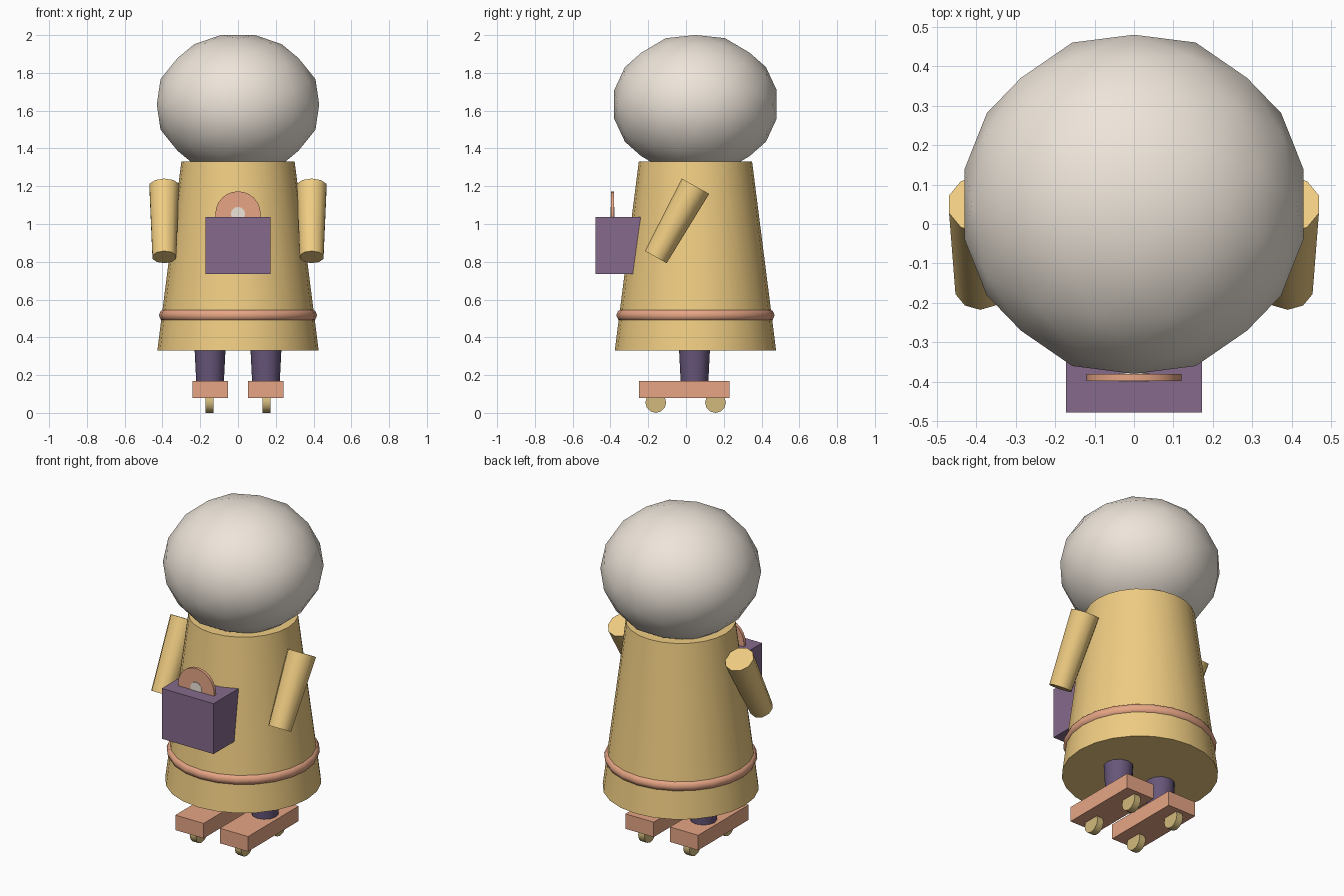
import bpy, bmesh, math
from mathutils import Vector

if "Cube" in bpy.data.objects:
    bpy.data.objects.remove(bpy.data.objects["Cube"])

CY = 0.05  # the figure's own axis sits slightly behind the centre


def material(name, hex_code):
    rgb = [int(hex_code[i:i + 2], 16) / 255 for i in (0, 2, 4)]
    m = bpy.data.materials.new(name)
    m.diffuse_color = [((c + 0.055) / 1.055) ** 2.4 for c in rgb] + [1]
    m.use_nodes = True
    m.node_tree.nodes["Principled BSDF"].inputs["Base Color"].default_value = m.diffuse_color
    return m


CREAM = material("cream", "eee5da")
YELLOW = material("yellow", "efcc82")
CORAL = material("coral", "e6a585")
PURPLE = material("purple", "866a8c")
DARK = material("dark_purple", "67567a")
BRASS = material("brass", "d2ba7c")


def finish(name, mat, angle=40):
    ob = bpy.context.object
    ob.name = name
    ob.data.materials.append(mat)
    if angle:
        bpy.ops.object.shade_smooth_by_angle(angle=math.radians(angle))
    return ob


def tube(name, mat, start, end, r1, r2, sides):
    """Tapered cylinder between two points."""
    a, b = Vector(start), Vector(end)
    rot = (b - a).to_track_quat('Z', 'Y').to_euler()
    bpy.ops.mesh.primitive_cone_add(vertices=sides, radius1=r1, radius2=r2, depth=(b - a).length,
                                    location=(a + b) / 2, rotation=rot)
    return finish(name, mat)


def box(name, mat, low, high):
    a, b = Vector(low), Vector(high)
    bpy.ops.mesh.primitive_cube_add(size=1, location=(a + b) / 2)
    bpy.context.object.scale = b - a
    return finish(name, mat, 0)


# Head: icosahedron with every edge split in three, pushed out to a squashed ball
bm = bmesh.new()
phi = (1 + math.sqrt(5)) / 2
for s in (-1, 1):
    for t in (-phi, phi):
        for co in ((t, s, 0), (0, t, s), (s, 0, t)):
            bm.verts.new(co)
bmesh.ops.convex_hull(bm, input=bm.verts[:])
bmesh.ops.subdivide_edges(bm, edges=bm.edges[:], cuts=2, use_grid_fill=True)
for v in bm.verts:
    v.co = v.co.normalized() * 0.439
    v.co.z *= 0.855
bmesh.ops.recalc_face_normals(bm, faces=bm.faces[:])
mesh = bpy.data.meshes.new("head")
bm.to_mesh(mesh)
bm.free()
head = bpy.data.objects.new("head", mesh)
bpy.context.collection.objects.link(head)
head.location = (0, CY, 1.633)
bpy.context.view_layer.objects.active = head
head.select_set(True)
bpy.ops.object.shade_smooth()
finish("head", CREAM, 0)

# Coat and hem band
tube("coat", YELLOW, (0, CY, 0.33), (0, CY, 1.33), 0.427, 0.3, 24)
bpy.ops.mesh.primitive_torus_add(major_radius=0.386, minor_radius=0.033, major_segments=24,
                                 minor_segments=8, location=(0, CY, 0.517))
finish("hem_band", CORAL, 60)

# Arms, legs and roller skates on both sides
for side, s in (("left", 1), ("right", -1)):
    tube(side + "_arm", YELLOW, (s * 0.39, -0.16, 0.825), (s * 0.39, CY, 1.2), 0.066, 0.083, 10)
    tube(side + "_leg", DARK, (s * 0.148, CY - 0.005, 0.14), (s * 0.148, CY - 0.005, 0.36), 0.072, 0.083, 12)
    box(side + "_skate", CORAL, (s * 0.148 - 0.094, -0.25, 0.08), (s * 0.148 + 0.094, 0.23, 0.17))
    for place, y in (("front", -0.16), ("back", 0.156)):
        tube(f"{side}_{place}_wheel", BRASS, (s * 0.15 - 0.021, y, 0.055),
             (s * 0.15 + 0.021, y, 0.055), 0.055, 0.055, 12)

# Bag on the chest with a disc poking out
box("bag", PURPLE, (-0.172, -0.478, 0.735), (0.172, -0.24, 1.038))
tube("disc", CORAL, (0, -0.38, 1.053), (0, -0.398, 1.053), 0.12, 0.12, 24)
tube("disc_label", CREAM, (0, -0.378, 1.053), (0, -0.4, 1.053), 0.038, 0.038, 12)
